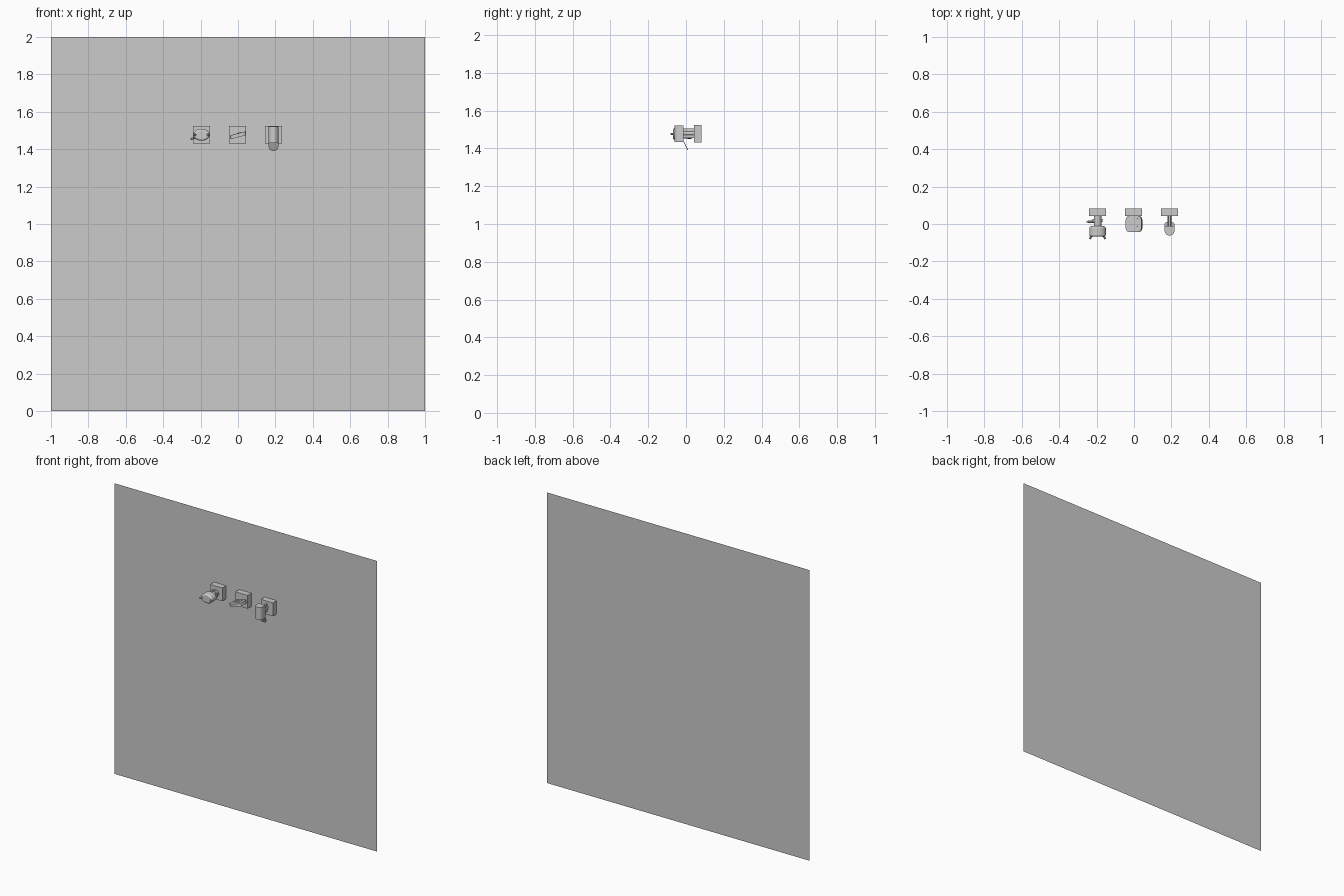
import bpy, bmesh, math
from mathutils import Vector, Matrix

if "Cube" in bpy.data.objects:
    bpy.data.objects.remove(bpy.data.objects["Cube"])

def finish(name, bm, smooth=False):
    bmesh.ops.recalc_face_normals(bm, faces=bm.faces)
    me = bpy.data.meshes.new(name)
    bm.to_mesh(me)
    bm.free()
    ob = bpy.data.objects.new(name, me)
    bpy.context.collection.objects.link(ob)
    if smooth:
        bpy.ops.object.select_all(action='DESELECT')
        ob.select_set(True)
        bpy.context.view_layer.objects.active = ob
        bpy.ops.object.shade_smooth_by_angle(angle=math.radians(35))
    return ob

def box(name, c, s):
    bm = bmesh.new()
    bmesh.ops.create_cube(bm, size=1, matrix=Matrix.Translation(c) @ Matrix.Diagonal((*s, 1)))
    return finish(name, bm)

def prism(name, pts, depth, mat):
    """Extrude a flat XY outline along local z, then place it."""
    bm = bmesh.new()
    f = bm.faces.new([bm.verts.new((x, y, -depth / 2)) for x, y in pts])
    r = bmesh.ops.extrude_face_region(bm, geom=[f])
    bmesh.ops.translate(bm, vec=(0, 0, depth), verts=[v for v in r['geom'] if isinstance(v, bmesh.types.BMVert)])
    bm.transform(mat)
    return finish(name, bm, True)

def rod(name, a, b, r1, r2=None, seg=16):
    a, b = Vector(a), Vector(b)
    d = b - a
    bm = bmesh.new()
    m = Matrix.Translation((a + b) / 2) @ d.to_track_quat('Z', 'Y').to_matrix().to_4x4()
    bmesh.ops.create_cone(bm, cap_ends=True, segments=seg, radius1=r1,
                          radius2=r1 if r2 is None else r2, depth=d.length, matrix=m)
    return finish(name, bm, True)

def rounded(w, h, r, n=5):
    pts = []
    for i, (sx, sy) in enumerate([(1, 1), (-1, 1), (-1, -1), (1, -1)]):
        for k in range(n + 1):
            a = math.pi / 2 * (i + k / n)
            pts.append((sx * (w / 2 - r) + r * math.cos(a), sy * (h / 2 - r) + r * math.sin(a)))
    return pts

T, R = Matrix.Translation, Matrix.Rotation

# wall sheet
bm = bmesh.new()
bm.faces.new([bm.verts.new(p) for p in [(-1, .083, 0), (1, .083, 0), (1, .083, 2), (-1, .083, 2)]])
finish("wall", bm)

# mounting blocks
XL, XM, XR = -.195, -.003, .19
for n, x in (("left", XL), ("middle", XM), ("right", XR)):
    box(n + "_block", (x, .0625, 1.477), (.092, .041, .092))

# left fixture: oval head on a flanged stem with a side lever
oval = [(.044 * math.cos(a), .032 * math.sin(a)) for a in [2 * math.pi * i / 24 for i in range(24)]]
head = prism("left_head", oval, .056, T((XL, -.040, 1.477)) @ R(math.pi / 2, 4, 'X'))
bev = head.modifiers.new("soft_edge", 'BEVEL')
bev.width, bev.segments = .01, 3
rod("left_stem", (XL, -.014, 1.477), (XL, .045, 1.477), .020)
rod("left_collar", (XL, .012, 1.477), (XL, .026, 1.477), .027)
rod("left_lever", (XL - .015, .012, 1.468), (XL - .058, .012, 1.454), .007, .005, 8)
for s in (-1, 1):
    rod("left_prong", (XL + s * .030, -.058, 1.477), (XL + s * .042, -.081, 1.477), .008, .004, 8)

# middle fixture: tilted rounded tray with raised strips
tilt = T((XM + .003, 0, 1.474)) @ R(math.radians(-15), 4, 'Y')
prism("middle_tray", rounded(.086, .084, .018), .020, tilt)
for x, y, w, h in ((-.022, .008, .007, .045), (-.004, .008, .007, .045), (.018, .010, .007, .038), (.007, -.012, .028, .007)):
    prism("middle_strip", rounded(w, h, .002, 2), .004, tilt @ T((x, y, .0105)))

# right fixture: upright round-fronted column, arm and hanging tab
w = .026
col = [(w, -.012), (w, -.036)] + [(w * math.cos(a), -.036 - w * math.sin(a)) for a in
       [math.pi * i / 12 for i in range(1, 12)]] + [(-w, -.036), (-w, -.012)]
prism("right_column", col, .088, T((XR, 0, 1.477)))
rod("right_arm", (XR, -.013, 1.48), (XR, .045, 1.48), .011)
box("right_arm_web", (XR, .015, 1.48), (.012, .056, .05))
tab = [(-w, .020), (-w, -.004)] + [(w * math.cos(a), -.004 + w * math.sin(a)) for a in
       [math.pi * (1 + i / 12) for i in range(1, 12)]] + [(w, -.004), (w, .020)]
prism("right_tab", tab, .004, T((XR, -.003, 1.418)) @ R(math.radians(90 + 26), 4, 'X'))
